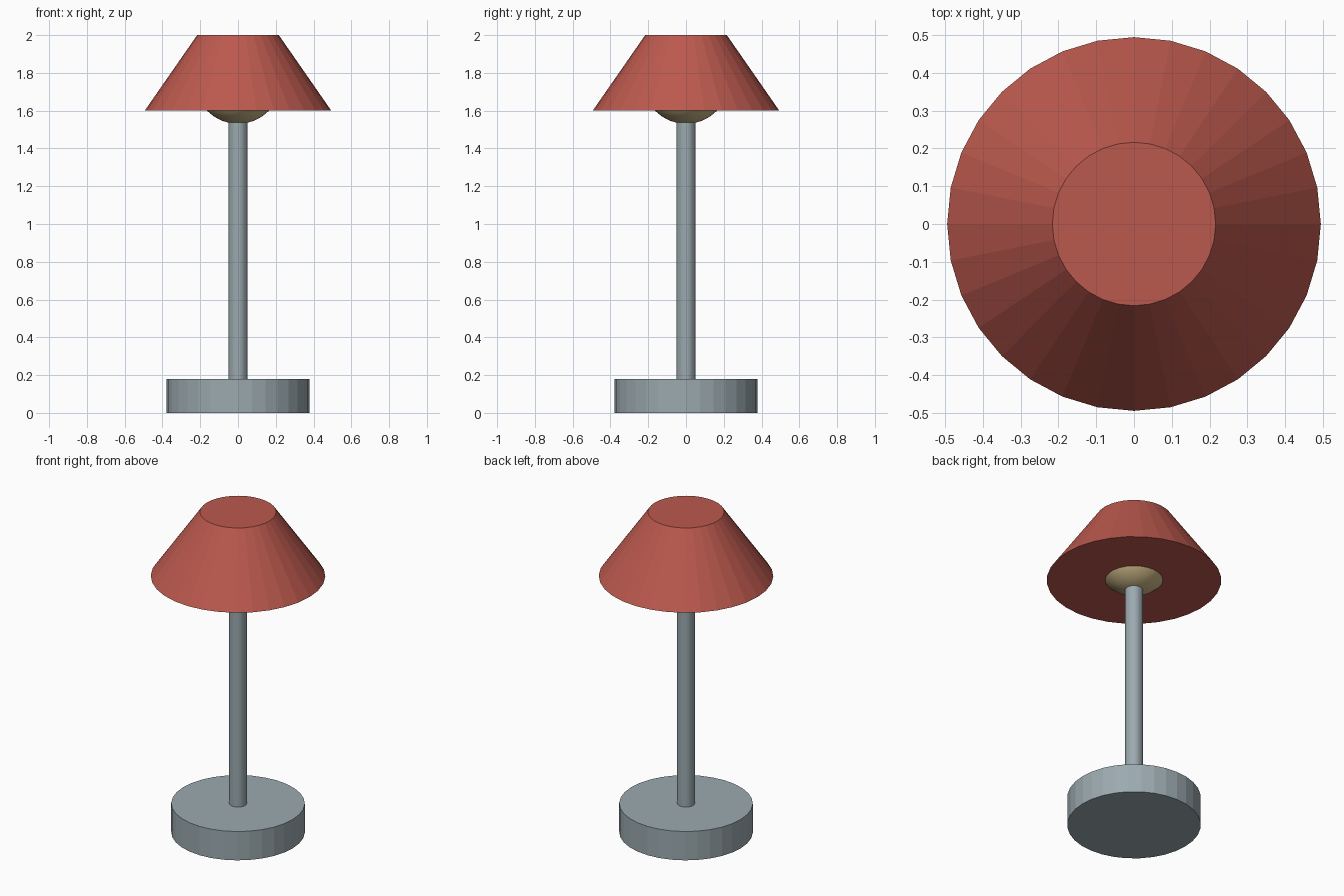
import bpy

if "Cube" in bpy.data.objects:
    bpy.data.objects.remove(bpy.data.objects["Cube"])

GREY = (0.33, 0.40, 0.43, 1)
RED = (0.50, 0.10, 0.075, 1)
BRASS = (0.60, 0.47, 0.24, 1)


def material(name, color):
    mat = bpy.data.materials.new(name)
    mat.diffuse_color = color
    mat.use_nodes = True
    mat.node_tree.nodes["Principled BSDF"].inputs["Base Color"].default_value = mat.diffuse_color
    return mat


def frustum(name, r_bottom, r_top, z0, z1, mat, sides=32):
    bpy.ops.mesh.primitive_cone_add(vertices=sides, radius1=r_bottom, radius2=r_top,
                                    depth=z1 - z0, location=(0, 0, (z0 + z1) / 2))
    obj = bpy.context.object
    obj.name = name
    obj.data.materials.append(mat)
    return obj


metal = material("metal", GREY)
red = material("shade_red", RED)
brass = material("bulb_yellow", BRASS)

# Weighted foot and upright stem
frustum("base", 0.378, 0.378, 0.0, 0.18, metal)
frustum("stem", 0.05, 0.05, 0.18, 1.60, metal)

# Closed, faceted lampshade
frustum("shade", 0.494, 0.216, 1.60, 2.0, red)

# Bulb peeking out below the shade
bpy.ops.mesh.primitive_uv_sphere_add(segments=32, ring_count=16, radius=0.227,
                                     location=(0, 0, 1.757))
bulb = bpy.context.object
bulb.name = "bulb"
bulb.data.materials.append(brass)
bpy.ops.object.shade_smooth()
